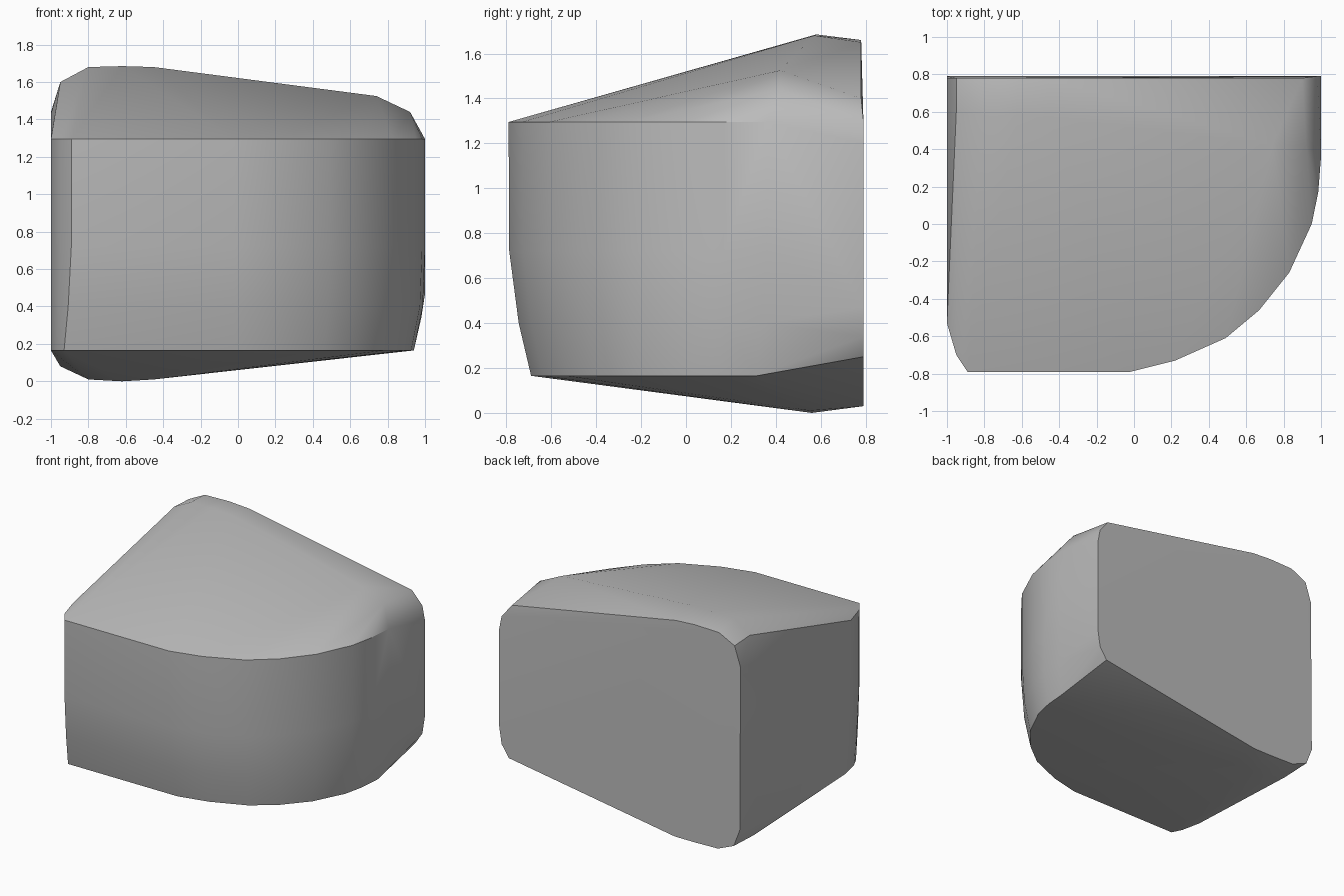
import bpy
import bmesh
import math

cube = bpy.data.objects.get("Cube")
if cube:
    bpy.data.objects.remove(cube, do_unlink=True)

# One plain grey for the whole solid
grey = bpy.data.materials.new("plain grey")
grey.use_nodes = True
colour = (0.5, 0.5, 0.5, 1)
grey.diffuse_color = colour
grey.node_tree.nodes["Principled BSDF"].inputs["Base Color"].default_value = colour

# Plan of the wall: flat side, small front corner, long swept corner
plan = [(-1, -0.53), (-0.95, -0.7), (-0.89, -0.79), (-0.02, -0.79),
        (0.22, -0.73), (0.49, -0.61), (0.67, -0.46), (0.83, -0.26),
        (0.95, 0), (0.985, 0.17), (1, 0.36)]


def wall_ring(z, taper):
    """The plan at height z, drawn in towards the base by taper."""
    ring = []
    for x, y in plan:
        if x > 0:
            x *= 1 - 0.06 * taper ** 2
        elif -1 < x < -0.5:
            x -= 0.04 * taper * (1 + x) / 0.11
        ring.append((x, y * (1 - 0.127 * taper), z))
    return ring


points = []
for z, taper in [(1.295, 0), (0.72, 0.03), (0.4, 0.45), (0.165, 1)]:
    points += wall_ring(z, taper)

# Sloped crown with its ridge
points += [(-1, 0.58, 1.43), (-0.95, 0.6, 1.6), (-0.8, 0.58, 1.68),
           (-0.62, 0.58, 1.685), (-0.45, 0.57, 1.68),
           (0.74, 0.42, 1.525), (0.92, 0.42, 1.44)]

# Sloped underside with its keel
points += [(-1, 0.56, 0.19), (-0.95, 0.55, 0.08), (-0.8, 0.56, 0.01),
           (-0.62, 0.56, 0), (-0.45, 0.55, 0.01)]

# Flat back panel outline
back = [(-1, 1.44), (-0.95, 1.59), (-0.82, 1.655), (-0.62, 1.66),
        (-0.46, 1.65), (0.9, 1.4), (0.98, 1.3), (1, 1.2), (1, 0.47),
        (0.98, 0.34), (0.92, 0.25), (-0.46, 0.03), (-0.62, 0.03),
        (-0.82, 0.035), (-0.95, 0.09), (-1, 0.22)]
points += [(x, 0.78 if z > 1.35 else 0.79, z) for x, z in back]

# Skin the sections into one closed convex solid
bm = bmesh.new()
for p in points:
    bm.verts.new(p)
hull = bmesh.ops.convex_hull(bm, input=bm.verts)
spare = {g for g in hull["geom_interior"] + hull["geom_unused"]
         if isinstance(g, bmesh.types.BMVert)}
bmesh.ops.delete(bm, geom=list(spare), context="VERTS")
bmesh.ops.dissolve_limit(bm, angle_limit=math.radians(1),
                         verts=bm.verts, edges=bm.edges)
bmesh.ops.recalc_face_normals(bm, faces=bm.faces)

mesh = bpy.data.meshes.new("rounded_block")
bm.to_mesh(mesh)
bm.free()
mesh.materials.append(grey)
block = bpy.data.objects.new("rounded_block", mesh)
bpy.context.collection.objects.link(block)

bpy.context.view_layer.objects.active = block
block.select_set(True)
bpy.ops.object.shade_smooth_by_angle(angle=math.radians(30))
